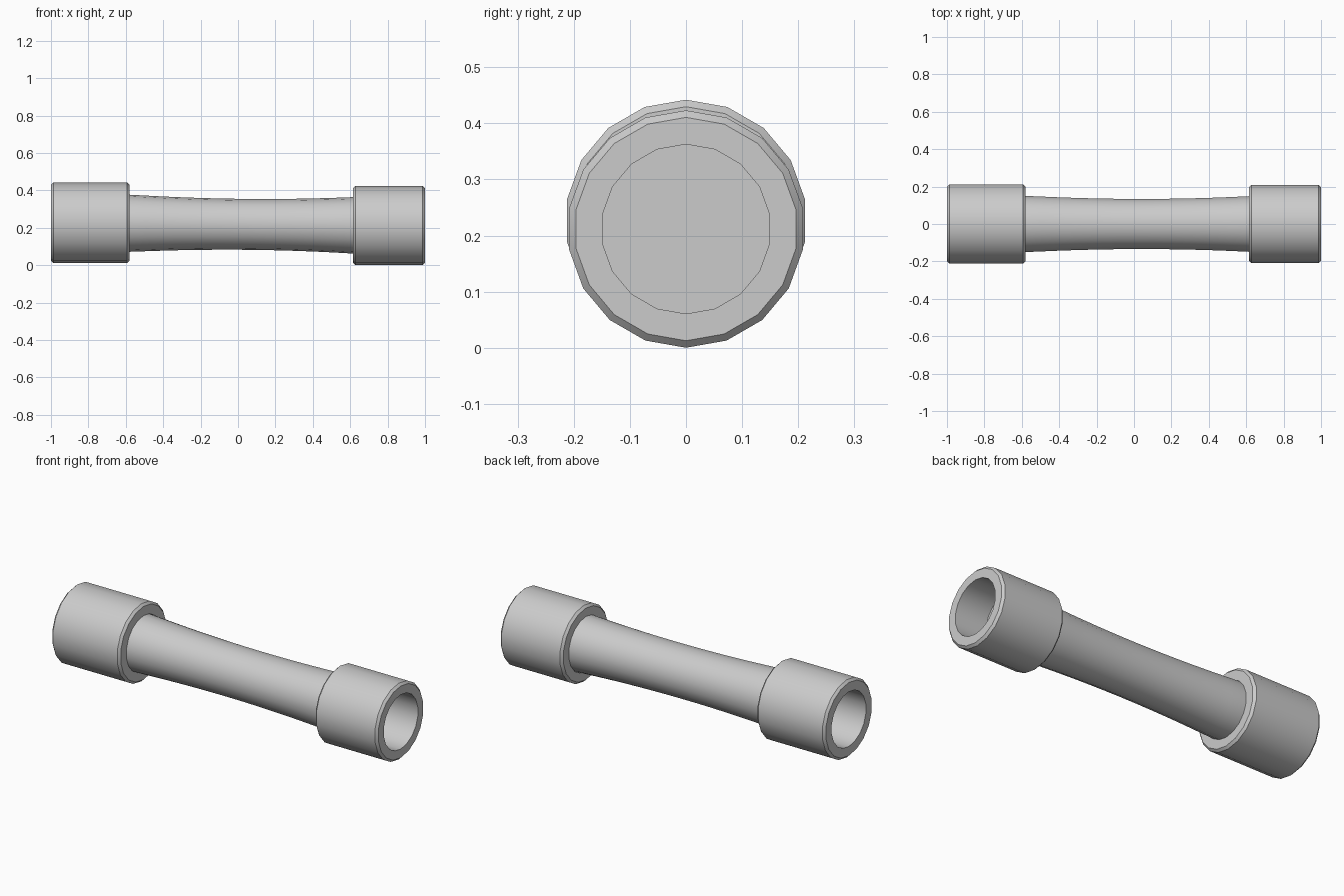
import bpy, bmesh, math

if "Cube" in bpy.data.objects:
    bpy.data.objects.remove(bpy.data.objects["Cube"])

SIDES = 18


def revolve(name, rings, closed):
    """Rings of (x, radius, centre z) around the x axis; closed = tube, else capped."""
    bm = bmesh.new()
    loops = []
    for x, r, cz in rings:
        loop = []
        for i in range(SIDES):
            a = 2 * math.pi * i / SIDES
            loop.append(bm.verts.new((x, r * math.sin(a), cz + r * math.cos(a))))
        loops.append(loop)
    pairs = list(zip(loops, loops[1:]))
    if closed:
        pairs.append((loops[-1], loops[0]))
    else:
        bm.faces.new(loops[0])
        bm.faces.new(loops[-1])
    for a, b in pairs:
        for i in range(SIDES):
            j = (i + 1) % SIDES
            bm.faces.new((a[i], a[j], b[j], b[i]))
    bmesh.ops.recalc_face_normals(bm, faces=bm.faces)
    mesh = bpy.data.meshes.new(name)
    bm.to_mesh(mesh)
    bm.free()
    obj = bpy.data.objects.new(name, mesh)
    bpy.context.collection.objects.link(obj)
    bpy.ops.object.select_all(action='DESELECT')
    obj.select_set(True)
    bpy.context.view_layer.objects.active = obj
    bpy.ops.object.shade_smooth_by_angle(angle=math.radians(30))
    return obj


def collar(name, x0, x1, radius, cz, bore):
    """Thick sleeve with chamfered outer rims."""
    c = 0.0125
    profile = [(x0, bore), (x0, radius - c), (x0 + c, radius),
               (x1 - c, radius), (x1, radius - c), (x1, bore)]
    return revolve(name, [(x, r, cz) for x, r in profile], True)


# End sleeves
collar("left_collar", -1.0, -0.58, 0.2155, 0.2265, 0.152)
collar("right_collar", 0.615, 1.0, 0.2115, 0.2115, 0.151)

# Waisted shaft, its ends recessed inside the sleeves
X0, X1, N = -0.79, 0.808, 16
rings = []
for k in range(N + 1):
    t = k / N
    x = X0 + (X1 - X0) * t
    r = min(0.153, 0.136 + 0.045 * (x - 0.04) ** 2)
    rings.append((x, r, 0.2265 + (0.2115 - 0.2265) * t))
revolve("shaft", rings, False)
